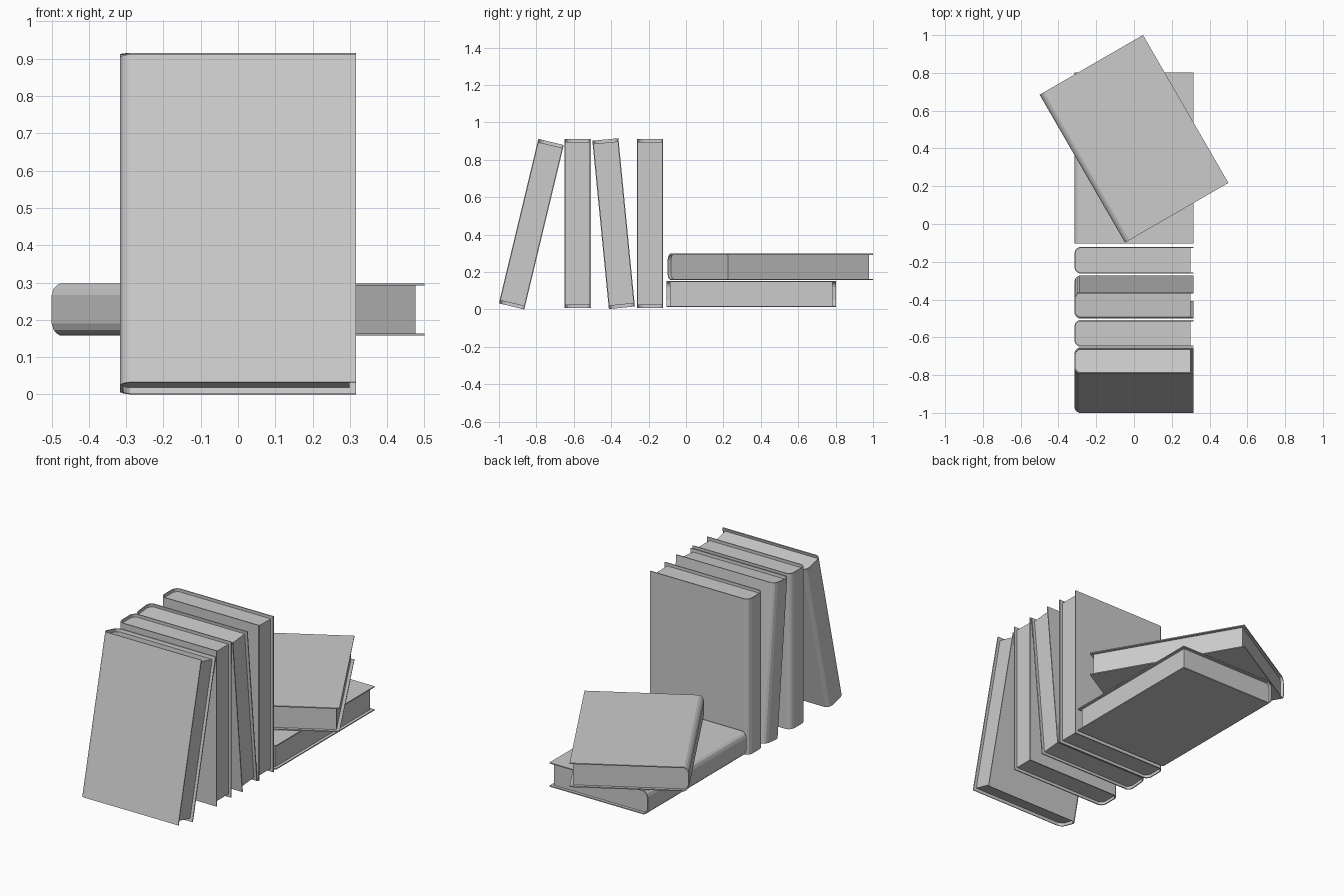
import bpy, bmesh
from math import radians
from mathutils import Euler

if "Cube" in bpy.data.objects:
    bpy.data.objects.remove(bpy.data.objects["Cube"])

HALF_H = 0.452      # half height of a cover
INSET = 0.017       # pages set back from cover edges

# Half cross-sections (x, y), from the spine centre flat to the fore edge
OUTER = [(-0.316, 0.038), (-0.310, 0.055), (-0.301, 0.064), (-0.290, 0.070), (0.316, 0.070)]
INNER = [(-0.310, 0.036), (-0.305, 0.051), (-0.297, 0.059), (-0.289, 0.064), (0.316, 0.064)]


def mirrored(half):
    """Full open outline running fore edge, spine, fore edge."""
    return [(x, -y) for x, y in reversed(half)] + half


def extrude_object(name, polygons, half_h):
    """Extrude adjoining cross-section polygons along z into one solid."""
    bm = bmesh.new()
    faces = [bm.faces.new([bm.verts.new((x, y, -half_h)) for x, y in p]) for p in polygons]
    bmesh.ops.remove_doubles(bm, verts=bm.verts[:], dist=1e-5)
    geo = bmesh.ops.extrude_face_region(bm, geom=bm.faces[:], use_keep_orig=True)
    top = [v for v in geo["geom"] if isinstance(v, bmesh.types.BMVert)]
    bmesh.ops.translate(bm, verts=top, vec=(0, 0, 2 * half_h))
    bmesh.ops.recalc_face_normals(bm, faces=bm.faces[:])
    mesh = bpy.data.meshes.new(name)
    bm.to_mesh(mesh)
    bm.free()
    obj = bpy.data.objects.new(name, mesh)
    bpy.context.collection.objects.link(obj)
    return obj


def book(name, location, rotation):
    # Hard cover wrapping around a rounded spine
    out, inn = mirrored(OUTER), mirrored(INNER)
    strips = [(out[i], out[i + 1], inn[i + 1], inn[i]) for i in range(len(out) - 1)]
    cover = extrude_object(name + "_cover", strips, HALF_H)
    # Page block filling the cover
    block = mirrored(INNER[:-1] + [(0.316 - INSET, 0.064)])
    pages = extrude_object(name + "_pages", [block], HALF_H - INSET)
    for part in (cover, pages):
        part.location = location
        part.rotation_euler = Euler([radians(a) for a in rotation])


# Row of standing and leaning books
book("leaning_book_front", (0, -0.827, 0.456), (-13.5, 0, 0))
book("standing_book_front", (0, -0.579, 0.460), (0, 0, 0))
book("leaning_book_middle", (0, -0.387, 0.459), (5.6, 0, 0))
book("standing_book_back", (0, -0.192, 0.460), (0, 0, 0))
# Two books lying in a stack
book("lying_book_lower", (0, 0.349, 0.083), (-90, 0, 0))
book("lying_book_upper", (0, 0.451, 0.228), (-90, 0, 30))
